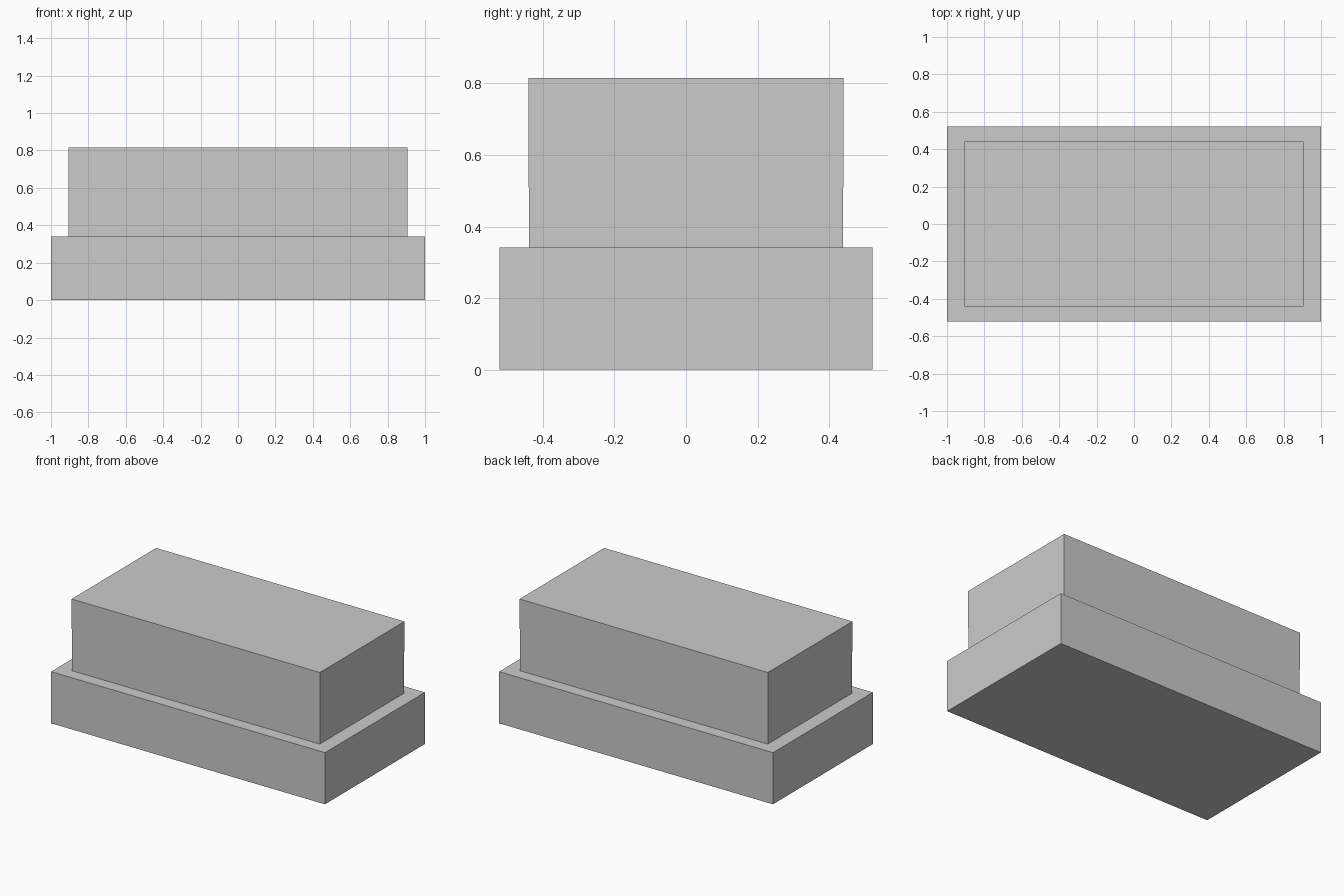
import bpy, bmesh

if "Cube" in bpy.data.objects:
    bpy.data.objects.remove(bpy.data.objects["Cube"])

# Stepped block: half width, half depth, height of each rectangular ring
rings = [
    (1.0, 0.521, 0.0),      # base bottom
    (1.0, 0.521, 0.341),    # base top
    (0.905, 0.439, 0.341),  # upper block foot
    (0.907, 0.441, 0.815),  # upper block top
]

bm = bmesh.new()
loops = [[bm.verts.new((sx * w, sy * d, z))
          for sx, sy in ((-1, -1), (1, -1), (1, 1), (-1, 1))]
         for w, d, z in rings]

# Walls and ledge between neighbouring rings
for low, high in zip(loops, loops[1:]):
    for i in range(4):
        j = (i + 1) % 4
        bm.faces.new((low[i], low[j], high[j], high[i]))

# Bottom and top caps
bm.faces.new(loops[0][::-1])
bm.faces.new(loops[-1])
bmesh.ops.recalc_face_normals(bm, faces=bm.faces)

mesh = bpy.data.meshes.new("stepped_block")
bm.to_mesh(mesh)
bm.free()
bpy.context.collection.objects.link(bpy.data.objects.new("stepped_block", mesh))
